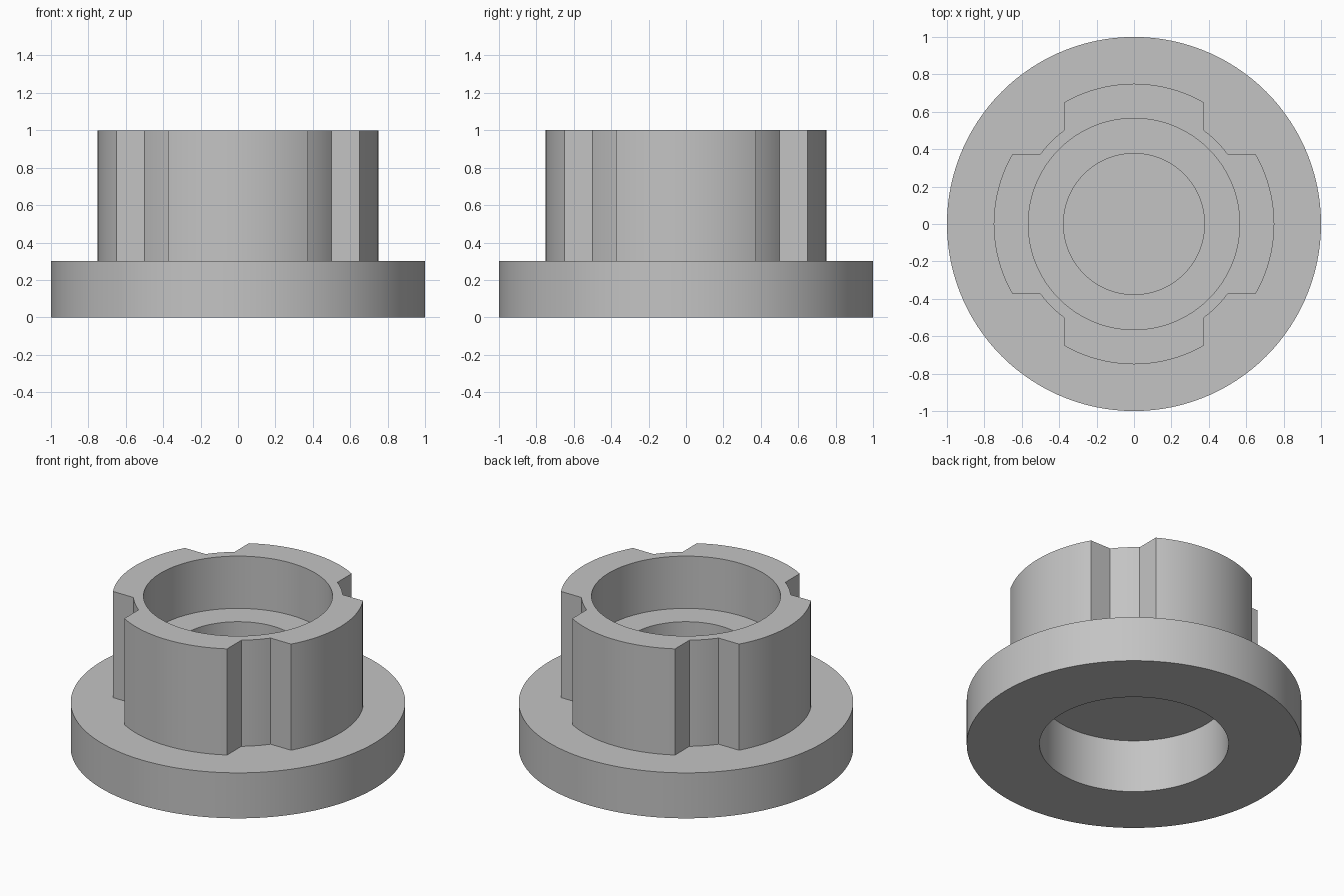
import bpy, bmesh
from math import sin, cos, radians, degrees, asin, pi

cube = bpy.data.objects.get("Cube")
if cube:
    bpy.data.objects.remove(cube, do_unlink=True)

FLANGE_R, LOBE_R, NECK_R = 1.0, 0.75, 0.625
LOBE_HALF = 0.375                      # half width of each lobe
POCKET_R, HOLE_R = 0.565, 0.377
FLANGE_TOP, TOP = 0.3, 1.0
CEILING, LEDGE, MEMBRANE = 0.35, 0.655, 0.365


def steps(start, end, count):
    return [start + (end - start) * i / count for i in range(count)]


# Angles of one quarter: lobe arc, slot side, neck arc, slot side
lobe = degrees(asin(LOBE_HALF / LOBE_R))
neck = degrees(asin(LOBE_HALF / NECK_R))
quarter = (steps(-lobe, lobe, 20) + steps(lobe, neck, 2)
           + steps(neck, 90 - neck, 6) + steps(90 - neck, 90 - lobe, 2))
angles = [radians(a + 90 * k) for k in range(4) for a in quarter]


def hub_radius(a):
    """Lobed outline: lobe arcs, straight slot sides and neck arcs."""
    local = abs((a + pi / 4) % (pi / 2) - pi / 4)
    side = LOBE_HALF / max(sin(local), 0.001)
    return max(NECK_R, min(LOBE_R, side))


def circle(r):
    return lambda a: r


# Rings from the lower pocket, around the outside, into the upper pocket
profile = [
    (circle(POCKET_R), CEILING), (circle(POCKET_R), 0),
    (circle(FLANGE_R), 0), (circle(FLANGE_R), FLANGE_TOP),
    (hub_radius, FLANGE_TOP), (hub_radius, TOP),
    (circle(POCKET_R), TOP), (circle(POCKET_R), LEDGE),
    (circle(HOLE_R), LEDGE), (circle(HOLE_R), MEMBRANE),
]

bm = bmesh.new()
rings = [[bm.verts.new((f(a) * cos(a), f(a) * sin(a), z)) for a in angles]
         for f, z in profile]
n = len(angles)
for low, high in zip(rings, rings[1:]):
    for i in range(n):
        j = (i + 1) % n
        bm.faces.new((low[i], low[j], high[j], high[i]))

# Two sides of the thin wall that closes the centre hole
bm.faces.new(rings[0])
bm.faces.new(rings[-1])
bmesh.ops.recalc_face_normals(bm, faces=bm.faces)

mesh = bpy.data.meshes.new("flanged_hub")
bm.to_mesh(mesh)
bm.free()
hub = bpy.data.objects.new("flanged_hub", mesh)
bpy.context.collection.objects.link(hub)

# Plain grey
grey = bpy.data.materials.new("light grey")
grey.use_nodes = True
colour = (0.55, 0.55, 0.55, 1)
grey.diffuse_color = colour
grey.node_tree.nodes["Principled BSDF"].inputs["Base Color"].default_value = colour
mesh.materials.append(grey)

# Smooth round walls, sharp rims and slot corners
bpy.ops.object.select_all(action="DESELECT")
hub.select_set(True)
bpy.context.view_layer.objects.active = hub
bpy.ops.object.shade_smooth_by_angle(angle=radians(30))
